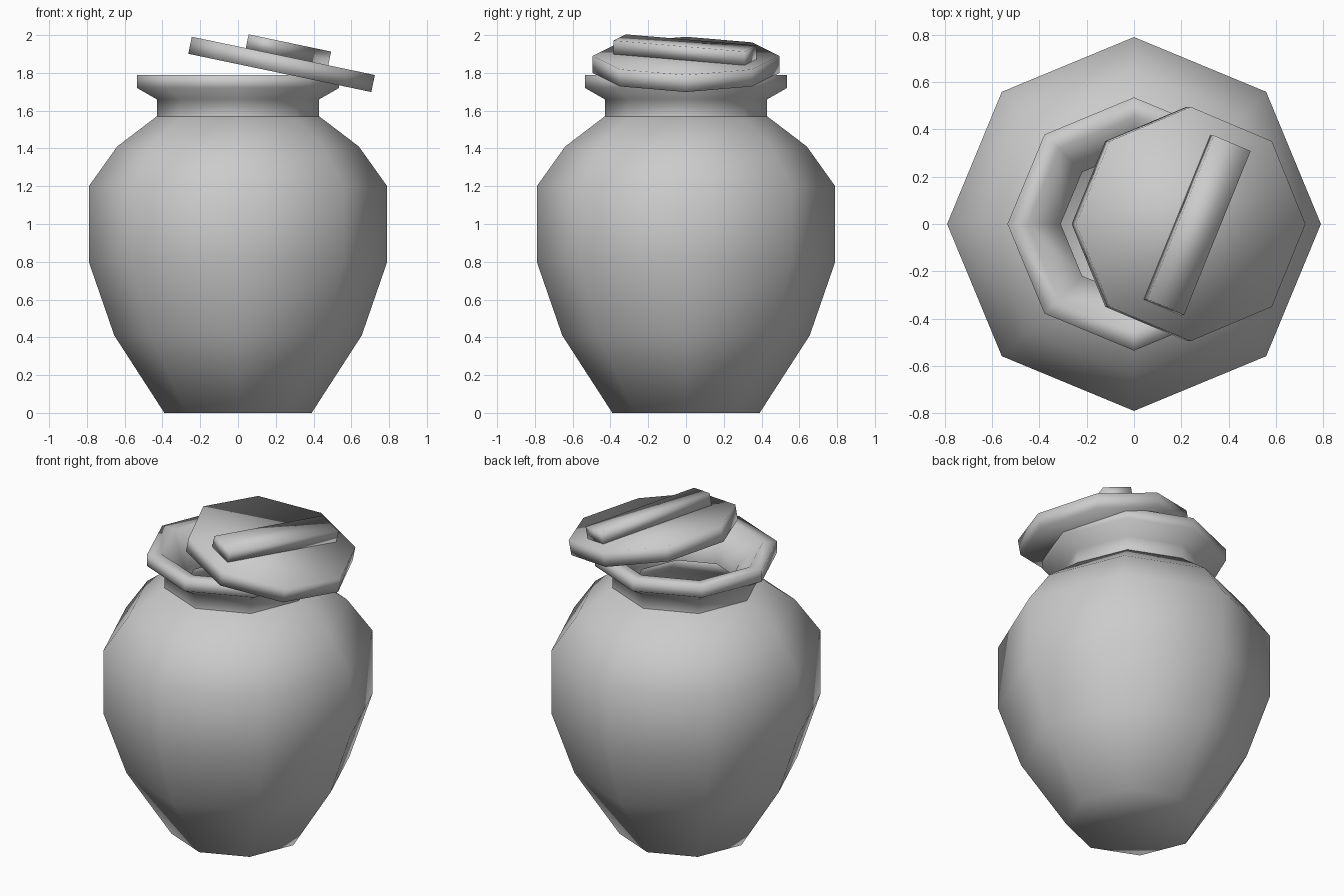
import bpy
from math import cos, sin, pi, radians
from mathutils import Matrix

SIDES = 8

cube = bpy.data.objects.get("Cube")
if cube:
    bpy.data.objects.remove(cube, do_unlink=True)

# One plain clay grey for every part
clay = bpy.data.materials.new("clay grey")
clay.use_nodes = True
grey = (0.6, 0.6, 0.6, 1)
clay.diffuse_color = grey
clay.node_tree.nodes["Principled BSDF"].inputs["Base Color"].default_value = grey


def add_part(name, verts, faces, matrix=Matrix()):
    mesh = bpy.data.meshes.new(name)
    mesh.from_pydata(verts, [], faces)
    mesh.transform(matrix)
    mesh.materials.append(clay)
    mesh.shade_smooth()
    obj = bpy.data.objects.new(name, mesh)
    bpy.context.collection.objects.link(obj)
    return obj


def lathe(name, profile, matrix=Matrix()):
    """Turn (radius, height) points into an octagonal solid, capped at both ends."""
    verts = [(r * cos(2 * pi * i / SIDES), r * sin(2 * pi * i / SIDES), z)
             for r, z in profile for i in range(SIDES)]
    faces = [tuple(range(SIDES))[::-1]]
    for ring in range(len(profile) - 1):
        a, b = ring * SIDES, (ring + 1) * SIDES
        for i in range(SIDES):
            j = (i + 1) % SIDES
            faces.append((a + i, a + j, b + j, b + i))
    last = (len(profile) - 1) * SIDES
    faces.append(tuple(range(last, last + SIDES)))
    return add_part(name, verts, faces, matrix)


# Jar body up to the shoulder, then back down the hollow inside
lathe("jar_body", [
    (0.39, 0), (0.655, 0.41), (0.79, 0.8), (0.79, 1.2), (0.64, 1.41), (0.43, 1.57),
    (0.33, 1.57), (0.58, 1.38), (0.72, 1.18), (0.72, 0.82), (0.59, 0.44), (0.34, 0.06)])

# Neck with flared rim, closed as a ring by its inner wall
neck = lathe("neck_and_rim", [
    (0.43, 1.57), (0.43, 1.66), (0.535, 1.72), (0.535, 1.79), (0.45, 1.79),
    (0.31, 1.66), (0.31, 1.57)])
neck_mesh = neck.data
caps = [p.index for p in neck_mesh.polygons if len(p.vertices) == SIDES]
import bmesh
bm = bmesh.new()
bm.from_mesh(neck_mesh)
bm.faces.ensure_lookup_table()
bmesh.ops.delete(bm, geom=[bm.faces[i] for i in caps], context="FACES_ONLY")
bm.to_mesh(neck_mesh)
bm.free()

# Lid resting askew on the rim
tilt = Matrix.Translation((0.24, 0, 1.89)) @ Matrix.Rotation(radians(11.8), 4, "Y")
lathe("lid", [(0.495, -0.092), (0.495, 0)], tilt)

# Bar handle lying across the lid
length, width, height = 0.75, 0.172, 0.074
corners = [(x * length / 2, y * width / 2, z * height)
           for z in (0, 1) for x, y in ((-1, -1), (1, -1), (1, 1), (-1, 1))]
box_faces = [(3, 2, 1, 0), (4, 5, 6, 7)]
box_faces += [(i, (i + 1) % 4, (i + 1) % 4 + 4, i + 4) for i in range(4)]
add_part("lid_handle", corners, box_faces,
         tilt @ Matrix.Translation((0.02, -0.005, 0)) @ Matrix.Rotation(radians(67.5), 4, "Z"))
